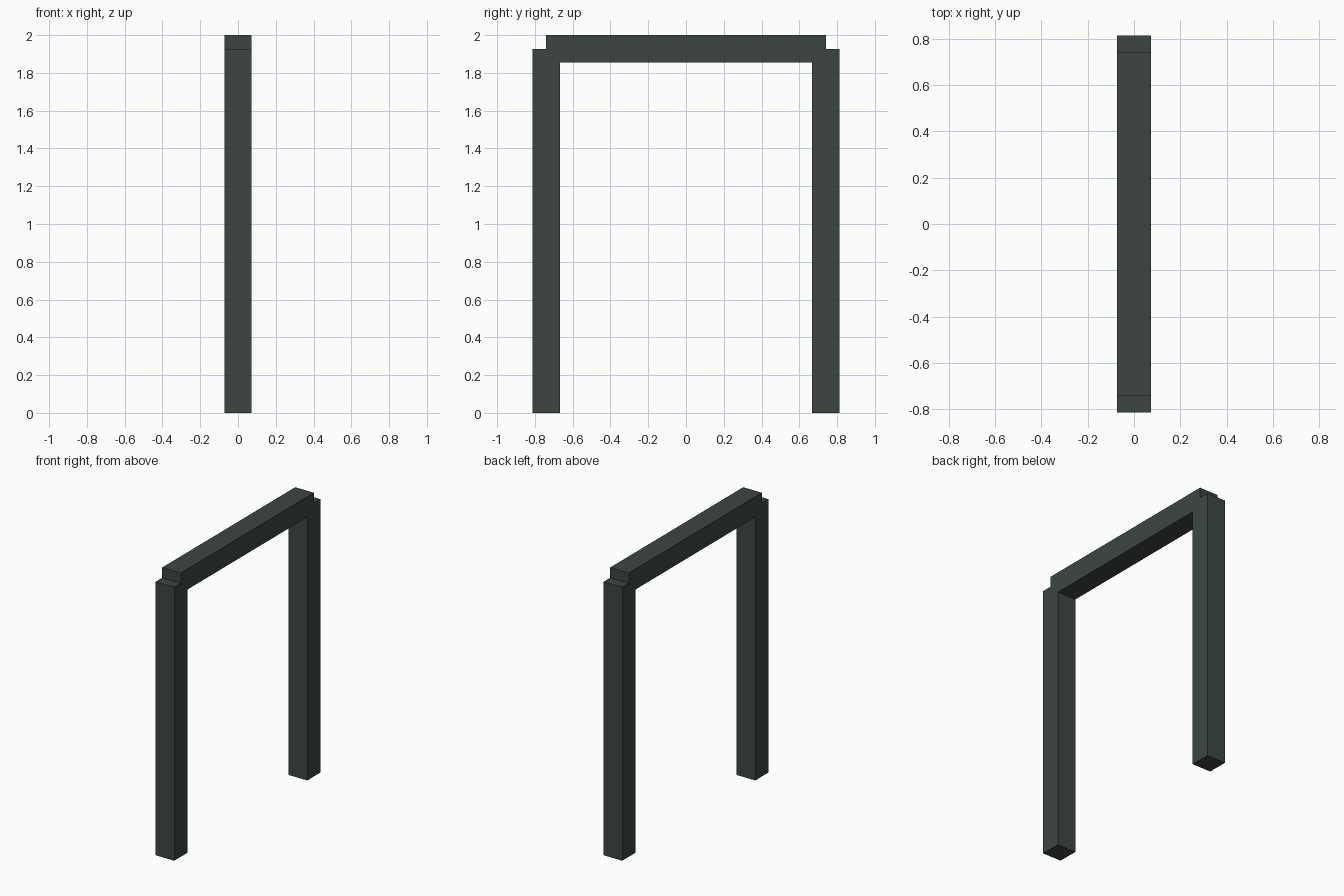
import bpy

if "Cube" in bpy.data.objects:
    bpy.data.objects.remove(bpy.data.objects["Cube"])

T = 0.145          # timber thickness
POST_Y = 0.7405    # post centre line, where the beam ends
BEAM_Z = 1.9275    # beam centre height, where the posts end

paint = bpy.data.materials.new("dark_green_grey")
paint.diffuse_color = (0.047, 0.062, 0.053, 1)
paint.use_nodes = True
paint.node_tree.nodes["Principled BSDF"].inputs["Base Color"].default_value = paint.diffuse_color


def box(name, size, centre):
    bpy.ops.mesh.primitive_cube_add(size=1, location=centre)
    ob = bpy.context.object
    ob.name = name
    ob.scale = size
    bpy.ops.object.transform_apply(location=False, rotation=False, scale=True)
    ob.data.materials.append(paint)
    return ob


# Two upright posts
for name, side in (("front_post", -1), ("back_post", 1)):
    box(name, (T, T, BEAM_Z), (0, side * POST_Y, BEAM_Z / 2))

# Cross beam resting halfway into both posts
box("top_beam", (T, 2 * POST_Y, T), (0, 0, BEAM_Z))
